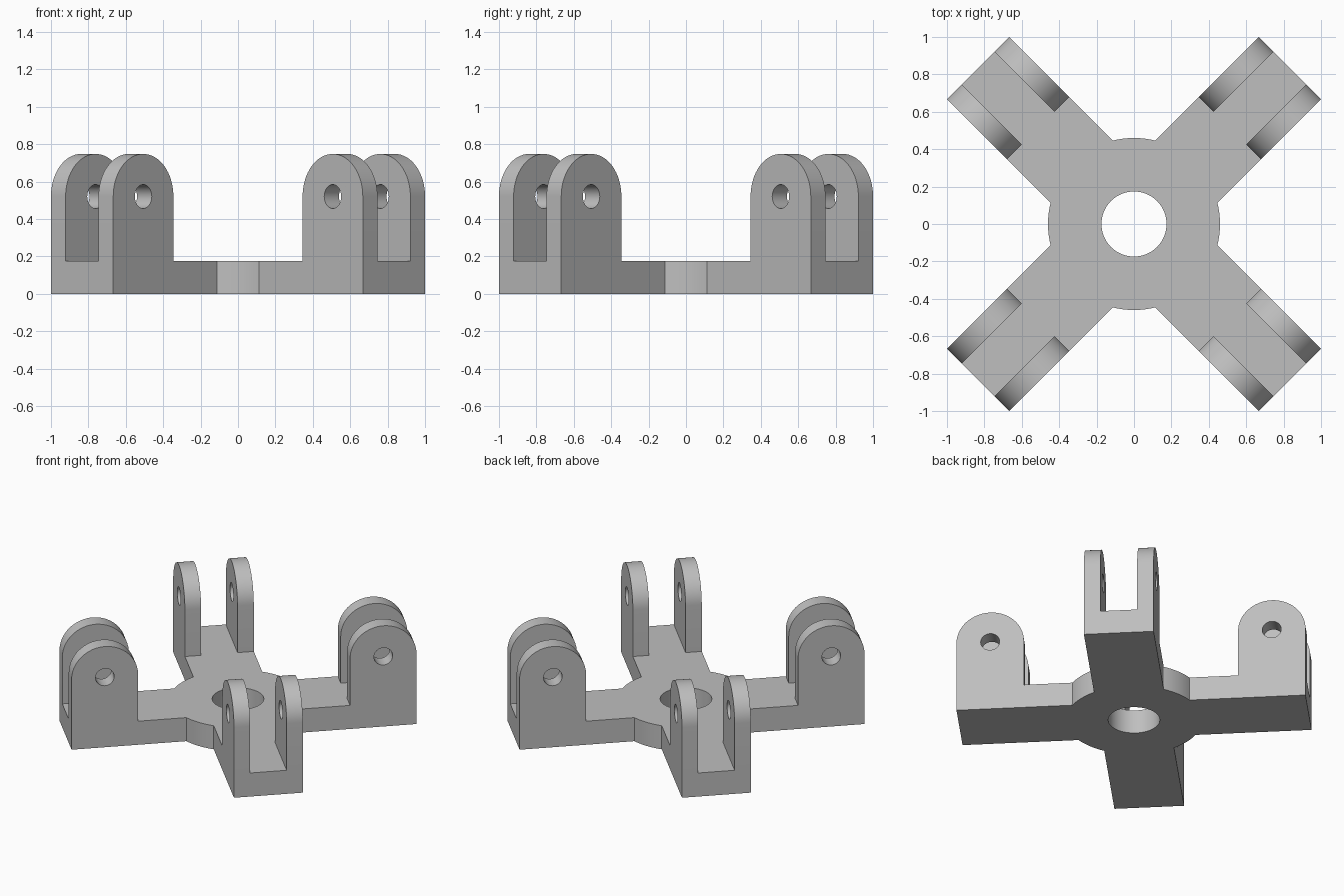
import bpy, bmesh
from math import sin, cos, pi, asin, radians
from mathutils import Matrix, Vector

cube = bpy.data.objects.get("Cube")
if cube:
    bpy.data.objects.remove(cube, do_unlink=True)

PLATE_H = 0.175                      # base thickness
HUB_R, BORE_R = 0.46, 0.174          # central disc and its hole
ARM_END, ARM_HALF = 1.179, 0.2355    # arm reach and half width
LUG_T, LUG_R, PIN_R = 0.111, 0.2275, 0.064
PIN_Z = 0.748 - LUG_R
LUG_U = ARM_END - LUG_R              # pin axis distance from the centre

grey = bpy.data.materials.new("plain grey")
grey.use_nodes = True
colour = (0.52, 0.52, 0.52, 1)
grey.diffuse_color = colour
grey.node_tree.nodes["Principled BSDF"].inputs["Base Color"].default_value = colour


def arc(cx, cy, r, start, end, steps):
    return [(cx + r * cos(start + (end - start) * i / steps),
             cy + r * sin(start + (end - start) * i / steps)) for i in range(steps + 1)]


def extruded(name, outlines, depth, matrix):
    """Solid from closed outlines; inner outlines become holes. Centred on local z."""
    curve = bpy.data.curves.new(name, "CURVE")
    curve.dimensions = "2D"
    curve.fill_mode = "BOTH"
    curve.extrude = depth / 2
    for pts in outlines:
        spline = curve.splines.new("POLY")
        spline.points.add(len(pts) - 1)
        for p, (x, y) in zip(spline.points, pts):
            p.co = (x, y, 0, 1)
        spline.use_cyclic_u = True
    temp = bpy.data.objects.new(name + " helper", curve)
    bpy.context.collection.objects.link(temp)
    bpy.context.view_layer.update()
    mesh = bpy.data.meshes.new_from_object(
        temp.evaluated_get(bpy.context.evaluated_depsgraph_get()))
    bpy.data.objects.remove(temp, do_unlink=True)
    bpy.data.curves.remove(curve)

    bm = bmesh.new()
    bm.from_mesh(mesh)
    bmesh.ops.remove_doubles(bm, verts=bm.verts, dist=0.0001)
    bmesh.ops.transform(bm, matrix=matrix, verts=bm.verts)
    bmesh.ops.recalc_face_normals(bm, faces=bm.faces)
    bm.to_mesh(mesh)
    bm.free()
    mesh.name = name
    mesh.materials.clear()
    mesh.materials.append(grey)
    obj = bpy.data.objects.new(name, mesh)
    bpy.context.collection.objects.link(obj)
    bpy.ops.object.select_all(action="DESELECT")
    obj.select_set(True)
    bpy.context.view_layer.objects.active = obj
    bpy.ops.object.shade_smooth_by_angle(angle=radians(30))
    return obj


# Base: four diagonal arms joined by short arcs of the hub disc
outline = []
half_angle = asin(ARM_HALF / HUB_R)
for k in range(4):
    a = pi / 4 + k * pi / 2
    turn = Matrix.Rotation(a, 2)
    outline += [tuple(turn @ Vector((ARM_END, s * ARM_HALF))) for s in (-1, 1)]
    outline += arc(0, 0, HUB_R, a + half_angle, a + pi / 2 - half_angle, 10)
bore = arc(0, 0, BORE_R, 0, 2 * pi, 64)[:-1]
extruded("base_cross", [outline, bore], PLATE_H, Matrix.Translation((0, 0, PLATE_H / 2)))

# Lugs: a pair of round-topped ears with a pin hole at the end of each arm
ear = [(LUG_U - LUG_R, PLATE_H), (LUG_U + LUG_R, PLATE_H)]
ear += arc(LUG_U, PIN_Z, LUG_R, 0, pi, 32)
pin_hole = arc(LUG_U, PIN_Z, PIN_R, 0, 2 * pi, 32)[:-1]
upright = Matrix.Rotation(pi / 2, 4, "X")
arm_names = ("back_left", "back_right", "front_right", "front_left")
for k, arm in enumerate(arm_names):
    turn = Matrix.Rotation(pi / 4 + k * pi / 2, 4, "Z")
    for side, label in ((-1, "first"), (1, "second")):
        shift = Matrix.Translation((0, side * (ARM_HALF - LUG_T / 2), 0))
        extruded(f"{arm}_{label}_lug", [ear, pin_hole], LUG_T, turn @ shift @ upright)
